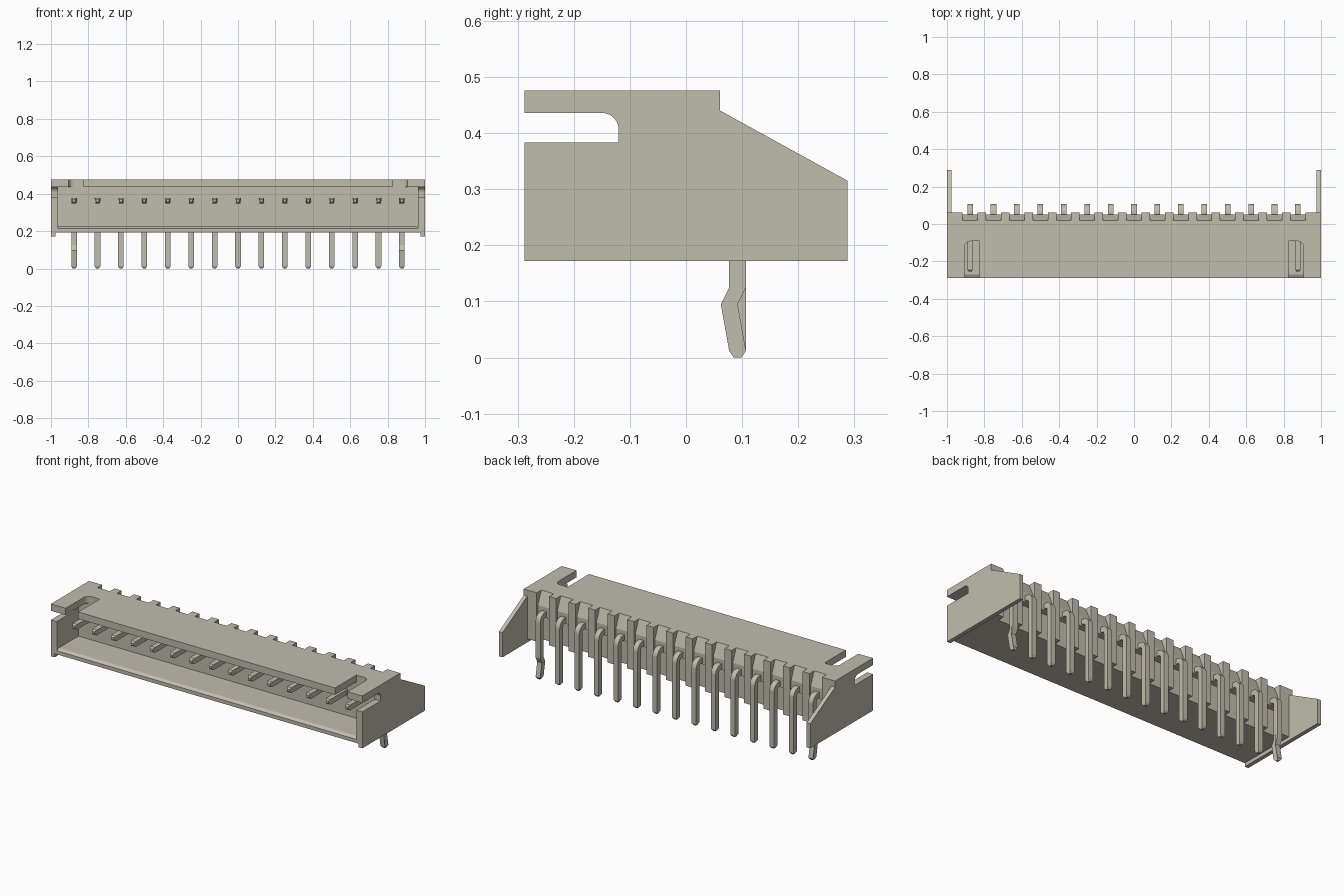
import bpy, bmesh, math

if "Cube" in bpy.data.objects:
    bpy.data.objects.remove(bpy.data.objects["Cube"], do_unlink=True)

# One warm grey for everything
grey = bpy.data.materials.new("warm grey")
grey.use_nodes = True
colour = (0.53, 0.51, 0.42, 1)
grey.diffuse_color = colour
grey.node_tree.nodes["Principled BSDF"].inputs["Base Color"].default_value = colour

PINS, PITCH = 15, 0.1252
FRONT, WALL, BACK = -0.288, -0.09, 0.061
BASE, ROOF, TOP = 0.193, 0.436, 0.476
INNER, SKIN = 0.962, 0.977
pin_x = [(i - (PINS - 1) / 2) * PITCH for i in range(PINS)]


def arc(cx, cy, r, start, end, steps=8):
    angles = [math.radians(start + (end - start) * i / steps) for i in range(steps + 1)]
    return [(cx + r * math.cos(a), cy + r * math.sin(a)) for a in angles]


def extrude(name, outline, lo, hi, axis="x", edit=None):
    """Extrude a (y, z) outline along x, or an (x, y) outline along z."""
    bm = bmesh.new()
    place = (lambda a, b: (lo, a, b)) if axis == "x" else (lambda a, b: (a, b, lo))
    face = bm.faces.new([bm.verts.new(place(a, b)) for a, b in outline])
    moved = bmesh.ops.extrude_face_region(bm, geom=[face])["geom"]
    shift = (hi - lo, 0, 0) if axis == "x" else (0, 0, hi - lo)
    bmesh.ops.translate(bm, vec=shift, verts=[v for v in moved if isinstance(v, bmesh.types.BMVert)])
    if edit:
        edit(bm)
    bmesh.ops.recalc_face_normals(bm, faces=bm.faces)
    mesh = bpy.data.meshes.new(name)
    bm.to_mesh(mesh)
    bm.free()
    mesh.materials.append(grey)
    obj = bpy.data.objects.new(name, mesh)
    bpy.context.collection.objects.link(obj)
    return obj


# Floor with a bevelled front lip
extrude("floor", [(FRONT, BASE), (WALL, BASE), (WALL, 0.224), (-0.27, 0.224), (FRONT, 0.214)],
        -INNER, INNER)

# Roof with two open latch slots, each rounded at its outer rear corner
slot_in, slot_out, r = 0.825, 0.905, 0.03
right_half = [(slot_in, FRONT), (slot_in, WALL - 0.002)]
right_half += arc(slot_out - r, WALL - 0.002 - r, r, 90, 0)
right_half += [(slot_out, FRONT), (INNER, FRONT), (INNER, WALL)]
left_half = [(-x, y) for x, y in reversed(right_half)]
extrude("roof", right_half + left_half, ROOF, TOP, "z")

# Rear wall with a sloped shoulder above the pins
extrude("rear_wall", [(WALL, BASE), (0.02, BASE), (0.02, 0.34), (0.05, 0.34),
                      (0.05, 0.4), (0.019, TOP), (WALL, TOP)], -INNER, INNER)

# Ribs between the pins and solid blocks at both ends
notch = 0.04
rib_outline = [(0.0, BASE), (BACK, BASE), (BACK, TOP), (0.0, TOP)]
for a, b in zip(pin_x, pin_x[1:]):
    extrude("rear_rib", rib_outline, a + notch, b - notch)
for side, lo, hi in (("right", -INNER, pin_x[0] - notch), ("left", pin_x[-1] + notch, INNER)):
    extrude(side + "_rear_block", rib_outline, lo, hi)

# Side walls: thick inner part plus thin outer skin with the rear wing
slot_end, slot_low, r = -0.12, 0.383, 0.03
side_slot = [(FRONT, TOP), (FRONT, ROOF)]
side_slot += arc(slot_end - r, ROOF - r, r, 90, 0)
side_slot += [(slot_end, slot_low), (FRONT, slot_low)]
inner_wall = side_slot + [(FRONT, BASE), (BACK, BASE), (BACK, TOP)]
outer_skin = side_slot + [(FRONT, 0.172), (0.288, 0.172), (0.288, 0.315), (BACK, 0.44), (BACK, TOP)]
for side, s in (("right", -1), ("left", 1)):
    extrude(side + "_inner_wall", inner_wall, s * INNER, s * SKIN)
    extrude(side + "_side_plate", outer_skin, s * SKIN, s * 1.0)


# Bent pins; the two end ones have a kinked leg
def make_pin(x, kinked):
    half, z, y = 0.015, 0.362, 0.092
    cy, cz = y - 0.03, z - 0.03
    outer_kink = [(y + half, 0.125), (y, 0.095)] if kinked else []
    inner_kink = [(y - half - 0.015, 0.095), (y - half, 0.125)] if kinked else []
    outline = [(-0.255, z + 0.007), (-0.245, z + half)]
    outline += arc(cy, cz, 0.03 + half, 90, 0) + outer_kink
    outline += [(y + half, 0.012), (y + 0.007, 0), (y - 0.007, 0), (y - half, 0.012)]
    outline += inner_kink + arc(cy, cz, 0.03 - half, 0, 90)
    outline += [(-0.245, z - half), (-0.255, z - 0.007)]

    def taper(bm):
        for v in bm.verts:
            if v.co.z < 0.005 or v.co.y < -0.25:
                v.co.x = x + (v.co.x - x) * 0.5

    extrude("pin", outline, x - half, x + half, edit=taper)


for i, x in enumerate(pin_x):
    make_pin(x, i in (0, PINS - 1))
